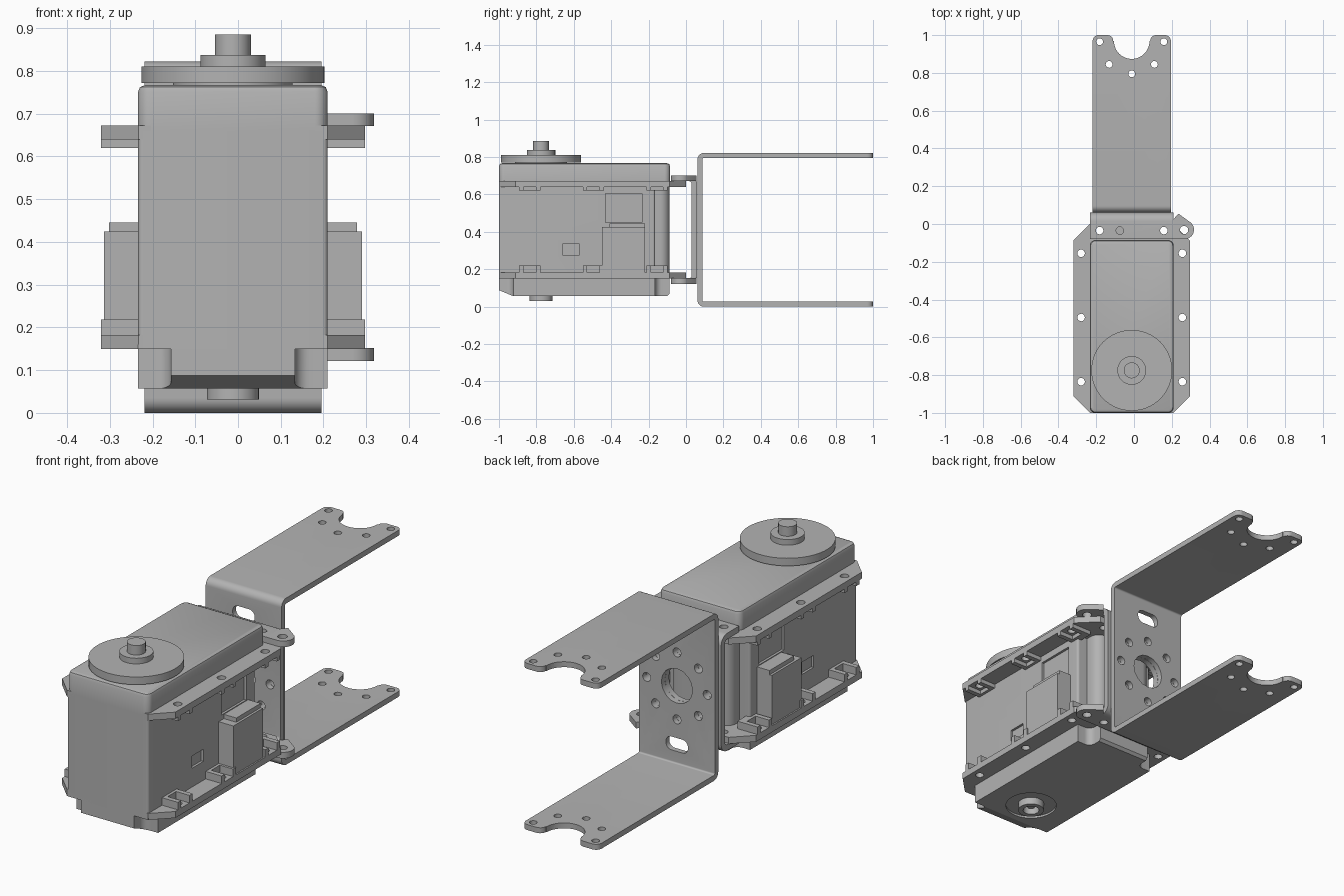
import bpy, bmesh
from math import pi, cos, sin, radians
from mathutils import Matrix, Vector

cube = bpy.data.objects.get("Cube")
if cube:
    bpy.data.objects.remove(cube, do_unlink=True)

CX = -0.012        # centre line of the motor
AXLE_Y = -0.775    # output axle position

grey = bpy.data.materials.new("plain_grey")
grey.use_nodes = True
grey.diffuse_color = (0.45, 0.45, 0.45, 1)
grey.node_tree.nodes["Principled BSDF"].inputs["Base Color"].default_value = (0.45, 0.45, 0.45, 1)


def add(name, bm):
    bmesh.ops.recalc_face_normals(bm, faces=bm.faces)
    mesh = bpy.data.meshes.new(name)
    bm.to_mesh(mesh)
    bm.free()
    mesh.materials.append(grey)
    obj = bpy.data.objects.new(name, mesh)
    bpy.context.collection.objects.link(obj)
    return obj


def prism(name, outline, lo, hi, axis="z"):
    """Extrude an outline: (x, y) along z, or (y, z) along x."""
    bm = bmesh.new()
    place = (lambda a, b: (a, b, lo)) if axis == "z" else (lambda a, b: (lo, a, b))
    face = bm.faces.new([bm.verts.new(place(a, b)) for a, b in outline])
    new = bmesh.ops.extrude_face_region(bm, geom=[face])["geom"]
    shift = Vector((0, 0, hi - lo)) if axis == "z" else Vector((hi - lo, 0, 0))
    bmesh.ops.translate(bm, vec=shift, verts=[v for v in new if isinstance(v, bmesh.types.BMVert)])
    return add(name, bm)


def arc(x, y, r, start, end, n=8):
    return [(x + r * cos(radians(start + (end - start) * i / n)),
             y + r * sin(radians(start + (end - start) * i / n))) for i in range(n + 1)]


def round_rect(x0, x1, y0, y1, r):
    return (arc(x1 - r, y1 - r, r, 0, 90) + arc(x0 + r, y1 - r, r, 90, 180)
            + arc(x0 + r, y0 + r, r, 180, 270) + arc(x1 - r, y0 + r, r, 270, 360))


def box(name, x0, x1, y0, y1, z0, z1):
    return prism(name, [(x0, y0), (x1, y0), (x1, y1), (x0, y1)], z0, z1)


def cyl(name, x, y, z0, z1, r, axis="z", n=32):
    """Cylinder centred at x, y along z; along y the centre is x, z."""
    bm = bmesh.new()
    bmesh.ops.create_cone(bm, cap_ends=True, segments=n, radius1=r, radius2=r, depth=z1 - z0)
    mid = (z0 + z1) / 2
    if axis == "y":
        bm.transform(Matrix.Translation((x, mid, y)) @ Matrix.Rotation(pi / 2, 4, "X"))
    else:
        bm.transform(Matrix.Translation((x, y, mid)))
    return add(name, bm)


def bake(obj):
    dg = bpy.context.evaluated_depsgraph_get()
    mesh = bpy.data.meshes.new_from_object(obj.evaluated_get(dg))
    obj.modifiers.clear()
    obj.data = mesh


def cut(obj, cutters):
    for c in cutters:
        c.hide_render = True
        mod = obj.modifiers.new("cut", "BOOLEAN")
        mod.operation, mod.solver, mod.object = "DIFFERENCE", "EXACT", c
    bake(obj)
    for c in cutters:
        bpy.data.objects.remove(c, do_unlink=True)
    return obj


def bevel(obj, test, width, segments=1):
    """Bevel the edges whose two end points both pass the test."""
    bm = bmesh.new()
    bm.from_mesh(obj.data)
    edges = [e for e in bm.edges if all(test(v.co) for v in e.verts)]
    bmesh.ops.bevel(bm, geom=edges, offset=width, segments=segments, affect="EDGES", profile=0.5)
    bm.to_mesh(obj.data)
    bm.free()
    return obj


def hole(x, y, z0=-1, z1=2, r=0.02, axis="z"):
    return cyl("hole_cutter", x, y, z0, z1, r, axis, 16)


def channel(name, wall, end, z0, z1, t, r, x0, x1):
    """Bent sheet: a wall at y = wall with two arms reaching y = end."""
    s = 1 if end > wall else -1
    q = max(r - t, 0.006)

    def side(d, rad):
        low = [(wall + s * (d + rad + a), z0 + d + rad + b) for a, b in arc(0, 0, rad, 270, 180)]
        high = [(wall + s * (d + rad + a), z1 - d - rad + b) for a, b in arc(0, 0, rad, 180, 90)]
        return [(end, z0 + d)] + low + high + [(end, z1 - d)]
    return prism(name, side(0, r) + side(t, q)[::-1], x0, x1, "x")


def wall_cutters(y0, y1, zc):
    """Central hole, ring of eight screw holes and two slots."""
    out = [hole(CX, zc, y0, y1, 0.085, "y")]
    out += [hole(CX + 0.165 * cos(i * pi / 4), zc + 0.165 * sin(i * pi / 4), y0, y1, 0.022, "y")
            for i in range(8)]
    return out


# Motor case
HW = 0.222
case = prism("motor_case", round_rect(CX - HW, CX + HW, -1, -0.165, 0.012), 0.15, 0.66)
panels = []
for s in (-1, 1):
    xa, xb = sorted((CX + s * (HW - 0.012), CX + s * 0.3))
    panels.append(box("panel_cutter", xa, xb, -0.43, -0.235, 0.45, 0.605))
    panels.append(box("window_cutter", xa, xb, -0.66, -0.57, 0.275, 0.335))
cut(case, panels)
prism("case_back", round_rect(CX - 0.165, CX + 0.165, -0.3, -0.088, 0.05), 0.15, 0.66)

cap = prism("top_cap", round_rect(CX - HW, CX + HW, -1, -0.085, 0.03), 0.66, 0.767)
bevel(cap, lambda c: c.z > 0.76, 0.016, 2)

# Bottom cap with notched corners and a sloped front edge
profile = [(-1, 0.16), (-1, 0.088), (-0.925, 0.057), (-0.1, 0.057), (-0.088, 0.07), (-0.088, 0.16)]
base = prism("bottom_cap", profile, CX - HW, CX + HW, "x")
notches = []
for s in (-1, 1):
    x = CX + s * 0.222
    for y in (-1, -0.088):
        notches.append(prism("notch_cutter", round_rect(x - 0.077, x + 0.077, y - 0.077, y + 0.077, 0.035), 0, 0.15))
cut(base, notches + [cyl("recess_cutter", CX, AXLE_Y, 0, 0.067, 0.12)])
cut(cyl("bottom_boss", CX, AXLE_Y, 0.031, 0.09, 0.061), [hole(CX, AXLE_Y, 0, 0.075, 0.038)])
cyl("bottom_screw", CX, AXLE_Y, 0.05, 0.08, 0.018)

# Mounting flanges with chamfered corners and nut pockets
FW, K = 0.309, 0.088
outline = [(CX - FW + K, -1), (CX + FW - K, -1), (CX + FW, -1 + K), (CX + FW, -K),
           (CX + FW - K, 0), (CX - FW + K, 0), (CX - FW, -K), (CX - FW, -1 + K)]
SCREWS = (-0.835, -0.495, -0.155)
for name, z0, z1, p0, p1 in (("top_flange", 0.64, 0.672, 0.62, 0.645),
                             ("bottom_flange", 0.15, 0.182, 0.178, 0.219)):
    holes = [hole(CX + s * 0.268, y) for s in (-1, 1) for y in SCREWS]
    holes += [hole(CX + s * 0.17, -0.035) for s in (-1, 1)]
    cut(prism(name, outline, z0, z1), holes)
    for s in (-1, 1):
        for y in SCREWS:
            for d in (-0.045, 0.045):
                xa, xb = sorted((CX + s * 0.2, CX + s * FW))
                box(name + "_rib", xa, xb, y + d - 0.012, y + d + 0.012, p0, p1)
            xa, xb = sorted((CX + s * 0.2, CX + s * 0.236))
            box(name + "_pocket", xa, xb, y - 0.045, y + 0.045, p0, p1)

# Cable connector boxes on both sides
for s in (-1, 1):
    xa, xb = sorted((CX + s * 0.2, CX + s * 0.302))
    body = box("connector_box", xa, xb, -0.45, -0.22, 0.182, 0.425)
    xa, xb = sorted((CX + s * 0.2, CX + s * 0.29))
    box("connector_top", xa, xb, -0.41, -0.22, 0.425, 0.446)

# Output disc, hub and shaft
for name, z0, z1, r in (("output_collar", 0.75, 0.775, 0.14), ("output_disc", 0.772, 0.81, 0.214),
                        ("output_hub", 0.805, 0.838, 0.076), ("output_shaft", 0.83, 0.885, 0.042)):
    cyl(name, CX, AXLE_Y, z0, z1, r, n=64)

# Small bracket that clamps the motor flanges, with one ear per arm
SMALL = (0.122, 0.701)
clamp = channel("clamp_bracket", 0.06, -0.08, *SMALL, 0.03, 0.045, CX - HW, CX + HW)
cut(clamp, wall_cutters(0, 0.1, 0.41) + [hole(x, -0.035) for x in (-0.182, -0.075, 0.158)])
ear = [(0.2, -0.08)] + arc(0.268, -0.03, 0.05, -90, 45) + [(0.235, 0.055), (0.2, 0.015)]
for z in (SMALL[0], SMALL[1] - 0.03):
    cut(prism("clamp_ear", ear, z, z + 0.03), [hole(0.265, -0.032, r=0.022)])

# Large bracket with long arms
large = channel("large_bracket", 0.061, 1, 0, 0.822, 0.027, 0.035, CX - 0.207, CX + 0.207)
large_cuts = wall_cutters(0, 0.2, 0.41)
for z in (0.12, 0.7):
    slot = round_rect(CX - 0.06, CX + 0.06, z - 0.033, z + 0.033, 0.03)
    bm_slot = prism("slot_cutter", slot, 0, 0.2)
    bm_slot.data.transform(Matrix(((1, 0, 0, 0), (0, 0, 1, 0), (0, 1, 0, 0), (0, 0, 0, 1))))
    bm_slot.data.flip_normals()
    large_cuts.append(bm_slot)
for s in (-1, 1):
    large_cuts += [hole(CX + s * 0.17, 0.965, r=0.018), hole(CX + s * 0.12, 0.845, r=0.018)]
large_cuts.append(hole(CX, 0.795, r=0.018))
u_notch = arc(CX, 0.968, 0.094, 180, 360, 20) + [(CX + 0.1, 1.1), (CX - 0.1, 1.1)]
large_cuts.append(prism("arm_notch_cutter", u_notch, -1, 2))
cut(large, large_cuts)
# rounded arm tips
tips = []
for x, sx in ((CX - 0.207, 1), (CX + 0.207, -1), (CX - 0.098, -1), (CX + 0.098, 1)):
    r = 0.03
    fillet = [(x + sx * (r - r * cos(a * pi / 12)), 1 - r + r * sin(a * pi / 12)) for a in range(7)]
    tips.append(prism("tip_cutter", fillet + [(x + sx * r, 1.05), (x - sx * 0.008, 1.05), (x - sx * 0.008, 1 - r)], -1, 2))
cut(large, tips)

# Smooth the curved faces and keep the edges sharp
for obj in list(bpy.context.scene.objects):
    if obj.type == "MESH" and obj.data.materials and obj.data.materials[0] == grey:
        bpy.ops.object.select_all(action="DESELECT")
        obj.select_set(True)
        bpy.context.view_layer.objects.active = obj
        bpy.ops.object.shade_smooth_by_angle(angle=radians(30))
